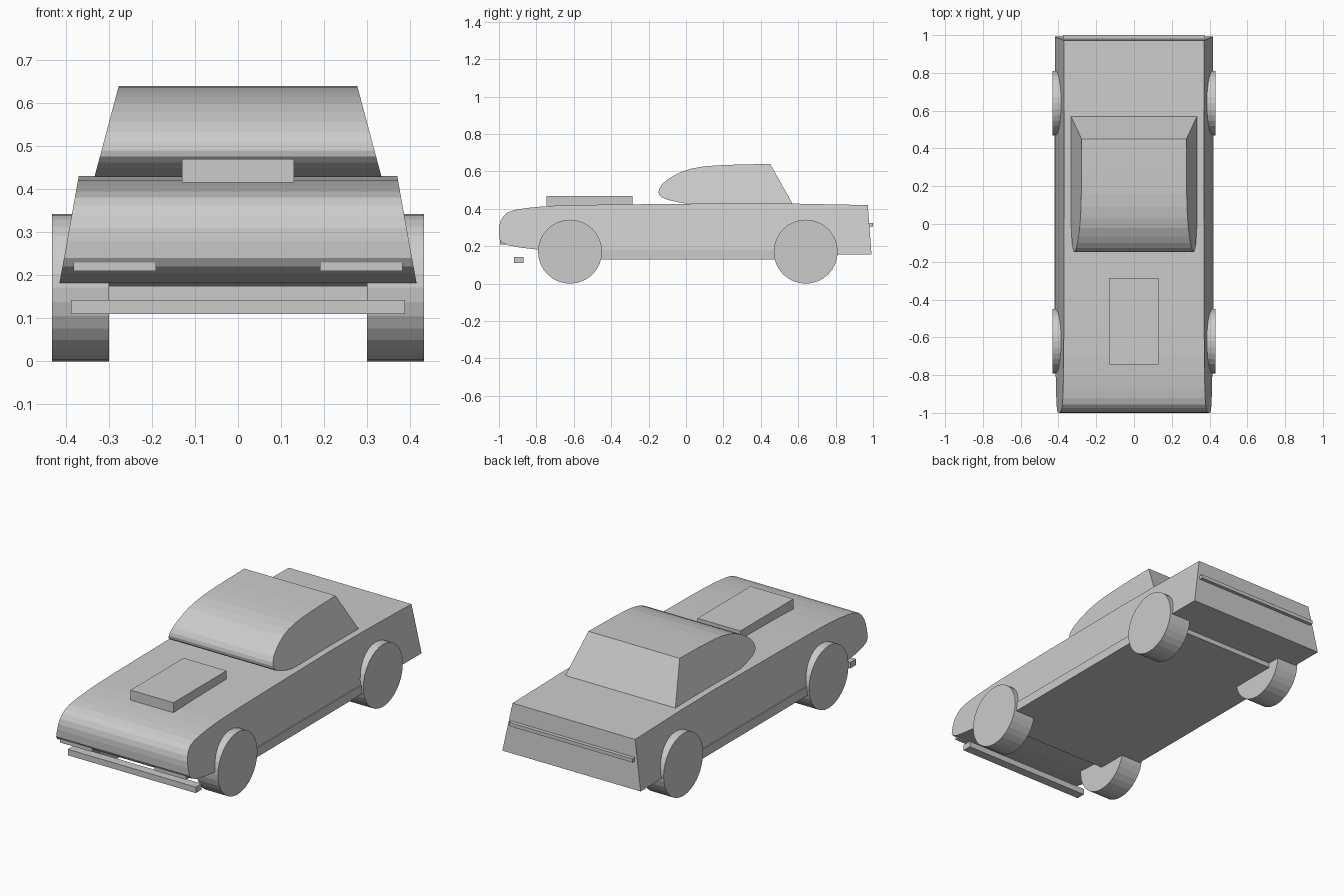
import bpy, bmesh, math

if "Cube" in bpy.data.objects:
    bpy.data.objects.remove(bpy.data.objects["Cube"])

grey = bpy.data.materials.new("plain grey")
grey.diffuse_color = (0.6, 0.6, 0.6, 1)
grey.use_nodes = True
grey.node_tree.nodes["Principled BSDF"].inputs["Base Color"].default_value = grey.diffuse_color


def finish(name, bm):
    bmesh.ops.recalc_face_normals(bm, faces=bm.faces)
    mesh = bpy.data.meshes.new(name)
    bm.to_mesh(mesh)
    bm.free()
    mesh.materials.append(grey)
    obj = bpy.data.objects.new(name, mesh)
    bpy.context.collection.objects.link(obj)
    return obj


def tapered_profile(name, points, half_width):
    """Side outline (y, z) spanned across x, with a width depending on z."""
    bm = bmesh.new()
    left = [bm.verts.new((-half_width(z), y, z)) for y, z in points]
    right = [bm.verts.new((half_width(z), y, z)) for y, z in points]
    bm.faces.new(left)
    bm.faces.new(right[::-1])
    n = len(points)
    for i in range(n):
        j = (i + 1) % n
        bm.faces.new((left[i], right[i], right[j], left[j]))
    return finish(name, bm)


def box(name, x0, x1, y0, y1, z0, z1):
    bm = bmesh.new()
    bmesh.ops.create_cube(bm, size=1)
    for v in bm.verts:
        v.co = (x1 if v.co.x > 0 else x0,
                y1 if v.co.y > 0 else y0,
                z1 if v.co.z > 0 else z0)
    return finish(name, bm)


# Main body with rounded nose, sides leaning inwards
body = [(-0.998, 0.24), (-1.0, 0.28), (-0.998, 0.31), (-0.99, 0.338),
        (-0.975, 0.362), (-0.955, 0.38), (-0.92, 0.393), (-0.87, 0.402),
        (-0.8, 0.41), (-0.7, 0.417), (-0.55, 0.421), (-0.3, 0.424),
        (0.0, 0.427), (0.3, 0.43), (0.57, 0.428), (0.972, 0.42),
        (0.992, 0.155), (0.5, 0.158), (-0.45, 0.165), (-0.79, 0.182),
        (-0.88, 0.192), (-0.95, 0.205), (-0.985, 0.22)]
tapered_profile("body", body, lambda z: 0.415 - (z - 0.18) * 0.18)

# Cabin with rounded windscreen
cabin = [(-0.147, 0.49), (-0.143, 0.508), (-0.128, 0.532), (-0.10, 0.556),
         (-0.065, 0.578), (-0.02, 0.6), (0.03, 0.615), (0.09, 0.626),
         (0.16, 0.632), (0.28, 0.637), (0.45, 0.64), (0.57, 0.426),
         (0.0, 0.428), (-0.05, 0.437), (-0.10, 0.449), (-0.13, 0.462),
         (-0.144, 0.476)]
tapered_profile("cabin", cabin, lambda z: 0.333 - (z - 0.43) * 0.267)

# Floor pan forming the side sills
box("floor_sill", -0.42, 0.42, -0.62, 0.74, 0.13, 0.18)

# Bonnet scoop, bumper, tail light bar
box("bonnet_scoop", -0.13, 0.13, -0.745, -0.285, 0.415, 0.47)
box("front_bumper", -0.388, 0.388, -0.92, -0.87, 0.11, 0.143)
box("tail_light_bar", -0.375, 0.375, 0.97, 1.0, 0.305, 0.325)

for side, sx in (("left", -1), ("right", 1)):
    # Headlights
    box(side + "_headlight", *sorted((sx * 0.19, sx * 0.382)),
        -0.995, -0.955, 0.21, 0.23)
    # Wheels
    for end, y in (("front", -0.62), ("rear", 0.64)):
        bm = bmesh.new()
        bmesh.ops.create_cone(bm, cap_ends=True, segments=32,
                              radius1=0.171, radius2=0.171, depth=0.132)
        wheel = finish(f"{end}_{side}_wheel", bm)
        wheel.rotation_euler = (0, math.pi / 2, 0)
        wheel.location = (sx * 0.366, y, 0.171)
